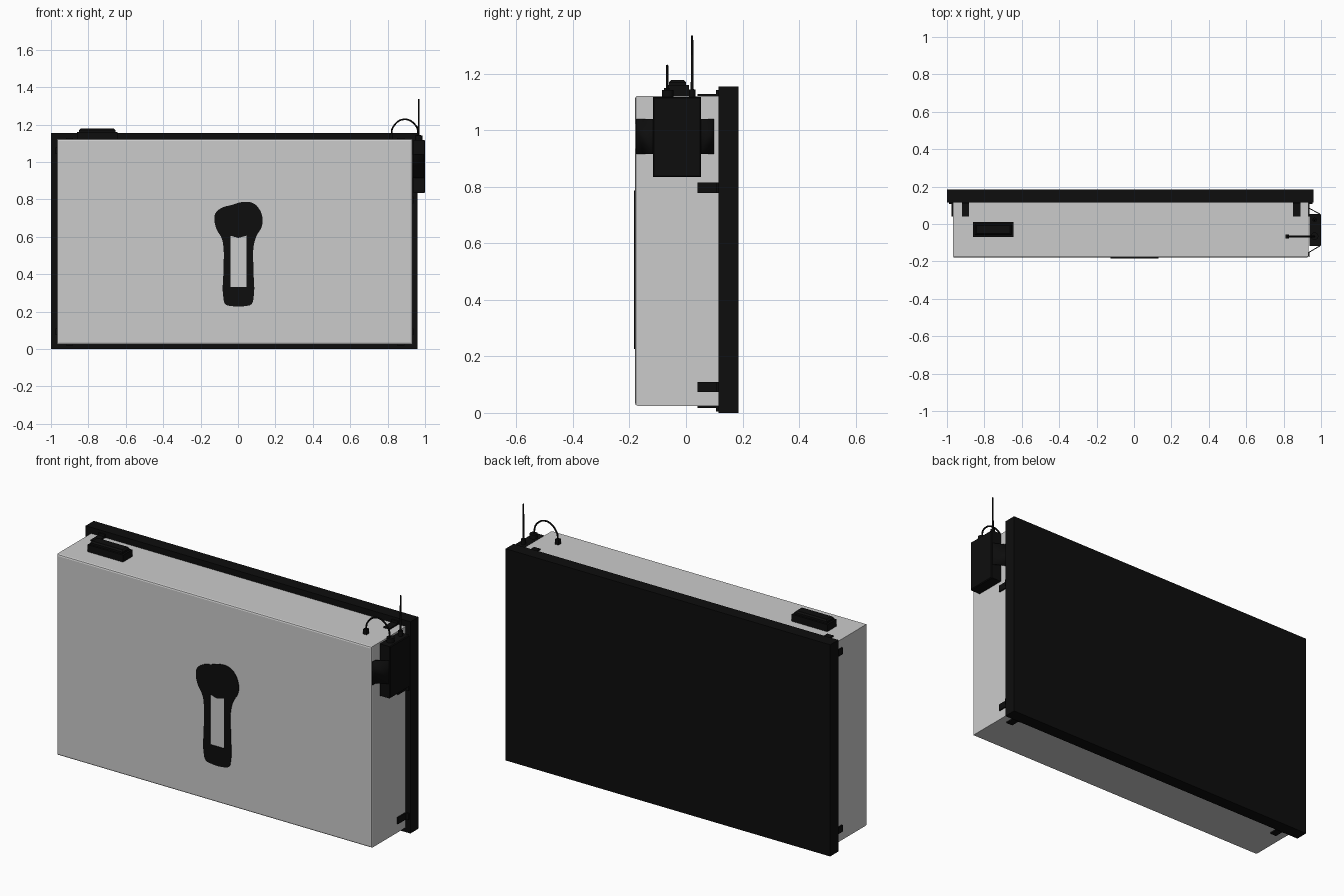
import bpy, bmesh
from mathutils import Vector

if "Cube" in bpy.data.objects:
    bpy.data.objects.remove(bpy.data.objects["Cube"])

black = bpy.data.materials.new("black")
black.diffuse_color = (0.004, 0.004, 0.004, 1)
black.use_nodes = True
black.node_tree.nodes["Principled BSDF"].inputs["Base Color"].default_value = black.diffuse_color


def finish(ob, mat=black):
    if mat:
        ob.data.materials.append(mat)
    return ob


def box(name, x, y, z, mat=black):
    """Box from (min, max) pairs."""
    bm = bmesh.new()
    bmesh.ops.create_cube(bm, size=1)
    for v in bm.verts:
        v.co = Vector([(r[0] + r[1]) / 2 + c * (r[1] - r[0]) for r, c in zip((x, y, z), v.co)])
    me = bpy.data.meshes.new(name)
    bm.to_mesh(me)
    bm.free()
    ob = bpy.data.objects.new(name, me)
    bpy.context.collection.objects.link(ob)
    return finish(ob, mat)


def bevel(ob, width, test, segments=1):
    """Bevel the edges whose two vertices both pass the test."""
    bm = bmesh.new()
    bm.from_mesh(ob.data)
    edges = [e for e in bm.edges if all(test(v.co) for v in e.verts)]
    bmesh.ops.bevel(bm, geom=edges, offset=width, segments=segments, profile=0.5, affect='EDGES')
    bm.to_mesh(ob.data)
    bm.free()


def rod(name, x, y, z0, z1, r0, r1=None, sides=16):
    bpy.ops.mesh.primitive_cone_add(vertices=sides, radius1=r0, radius2=r1 or r0,
                                    depth=z1 - z0, location=(x, y, (z0 + z1) / 2))
    ob = bpy.context.object
    ob.name = name
    bpy.ops.object.shade_smooth_by_angle()
    return finish(ob)


def curve_mesh(name, splines, dims='3D', **settings):
    """Splines are (points, cyclic, smooth); the result is turned into a mesh."""
    cu = bpy.data.curves.new(name, 'CURVE')
    cu.dimensions = dims
    cu.resolution_u = 6
    for key, value in settings.items():
        setattr(cu, key, value)
    for pts, cyclic, smooth in splines:
        sp = cu.splines.new('BEZIER')
        sp.bezier_points.add(len(pts) - 1)
        for bp, p in zip(sp.bezier_points, pts):
            bp.co = tuple(p) + (0,) * (3 - len(p))
            bp.handle_left_type = bp.handle_right_type = 'AUTO' if smooth else 'VECTOR'
        sp.use_cyclic_u = cyclic
    ob = bpy.data.objects.new(name, cu)
    bpy.context.collection.objects.link(ob)
    bpy.ops.object.select_all(action='DESELECT')
    ob.select_set(True)
    bpy.context.view_layer.objects.active = ob
    bpy.ops.object.convert(target='MESH')
    ob = bpy.context.object
    ob.name = name
    ob.data.materials.clear()
    return finish(ob)


# Grey housing with a softened front rim
L, R, B, T = -0.968, 0.932, 0.025, 1.122
housing = box("housing", (L, R), (-0.18, 0.116), (B, T), None)
bevel(housing, 0.009, lambda c: c.y < 0, 2)

# Black panel behind the housing
box("panel", (-1.0, 0.96), (0.115, 0.185), (0.0, 1.155))

# L-shaped brackets: a leg along the housing and a flange on the panel
LEG, FLANGE, TH = (0.04, 0.115), (0.107, 0.116), 0.007
for x in (-0.9, 0.87):
    w = (x - 0.019, x + 0.019)
    for tag, z, s in (("top", T, 1), ("bottom", B, -1)):
        box(tag + "_bracket_leg", w, LEG, sorted((z, z + s * TH)))
        box(tag + "_bracket_flange", w, FLANGE, sorted((z, z + s * 0.02)))
for tag, x, s, heights in (("left", L, -1, (0.092, 1.06)), ("right", R, 1, (0.092, 0.797))):
    for z in heights:
        h = (z - 0.018, z + 0.018)
        box(tag + "_bracket_leg", sorted((x, x + s * TH)), LEG, h)
        box(tag + "_bracket_flange", sorted((x, x + s * 0.022)), FLANGE, h)

# Small chamfered unit on top, on a base plate
box("top_unit_base", (-0.86, -0.645), (-0.07, 0.01), (T - 0.002, 1.16))
cap = box("top_unit_cap", (-0.85, -0.655), (-0.06, 0.0), (1.155, 1.178))
bevel(cap, 0.008, lambda c: c.z > 1.17)

# Control box on the right side
control = box("control_box", (0.938, 1.0), (-0.117, 0.053), (0.835, 1.118))
bevel(control, 0.004, lambda c: c.x > 0.99)

# Bent mounting straps either side of the control box
for tag, pts in (("front", [(0.935, -0.177), (0.935, -0.152), (0.994, -0.117)]),
                 ("rear", [(0.935, 0.099), (0.935, 0.085), (0.994, 0.053)])):
    strap = curve_mesh(tag + "_strap", [(pts, False, False)], extrude=0.0625, bevel_depth=0.0)
    strap.location.z = 0.978
    mod = strap.modifiers.new("thickness", 'SOLIDIFY')
    mod.thickness = 0.005
    mod.offset = 0

# Antenna on the control box
rod("antenna_base", 0.966, 0.022, 1.116, 1.145, 0.012)
rod("antenna", 0.966, 0.022, 1.14, 1.336, 0.0055, 0.0035)

# Cable looping from the control box into the housing
box("cable_plug", (0.81, 0.83), (-0.077, -0.057), (T - 0.002, 1.15))
rod("cable_socket", 0.966, -0.065, 1.116, 1.142, 0.02)
curve_mesh("cable", [([(0.82, -0.067, 1.14), (0.828, -0.067, 1.185), (0.887, -0.067, 1.228),
                       (0.95, -0.067, 1.195), (0.966, -0.067, 1.13)], False, True)],
           bevel_depth=0.0045, bevel_resolution=2)
bpy.ops.object.shade_smooth_by_angle()

# Slotted latch plate on the housing front
outline = [(-.126, .695), (-.12, .727), (-.088, .754), (-.035, .77), (.024, .786), (.078, .781),
           (.11, .754), (.131, .70), (.126, .652), (.099, .604), (.083, .545), (.083, .42),
           (.083, .273), (.072, .24), (.04, .23), (-.035, .23), (-.067, .24), (-.078, .273),
           (-.078, .42), (-.078, .545), (-.088, .594), (-.115, .642)]
slot = [(-.04, .606), (.002, .594), (.045, .606), (.045, .332), (-.04, .332)]
latch = curve_mesh("latch_plate", [(outline, True, True), (slot, True, False)],
                   dims='2D', fill_mode='BOTH', extrude=0.003)
latch.rotation_euler.x = 1.5707963
latch.location.y = -0.181
